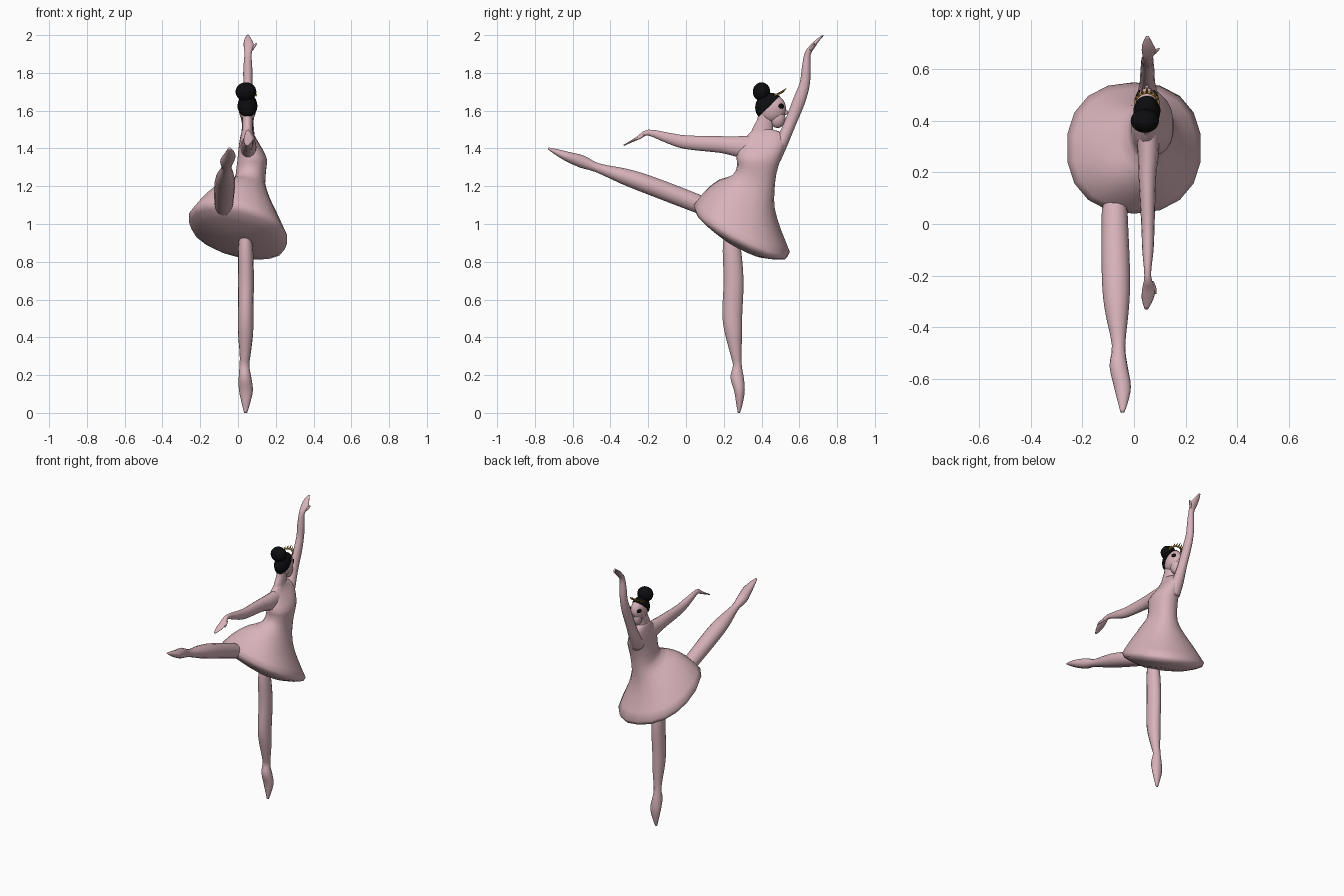
import bpy, bmesh, math
from mathutils import Vector, Matrix


def material(name, rgb):
    m = bpy.data.materials.new(name)
    m.diffuse_color = (*rgb, 1)
    return m


PINK = material("pale pink", (0.68, 0.45, 0.49))
BLACK = material("black", (0.004, 0.004, 0.005))
GOLD = material("gold", (0.55, 0.30, 0.06))


def finish(name, bm, mat):
    bmesh.ops.recalc_face_normals(bm, faces=bm.faces[:])
    me = bpy.data.meshes.new(name)
    bm.to_mesh(me)
    bm.free()
    me.materials.append(mat)
    for p in me.polygons:
        p.use_smooth = True
    ob = bpy.data.objects.new(name, me)
    bpy.context.collection.objects.link(ob)
    return ob


def refine(rows, steps):
    """Catmull-Rom interpolation of section tuples."""
    out = []
    for i in range(len(rows) - 1):
        p0, p1 = rows[max(i - 1, 0)], rows[i]
        p2, p3 = rows[i + 1], rows[min(i + 2, len(rows) - 1)]
        for k in range(steps):
            t = k / steps
            out.append([0.5 * (2 * b + (c - a) * t + (2 * a - 5 * b + 4 * c - d) * t * t
                               + (3 * b - a - 3 * c + d) * t ** 3)
                        for a, b, c, d in zip(p0, p1, p2, p3)])
    out.append(list(rows[-1]))
    return out


def skin(name, rings, mat):
    bm = bmesh.new()
    loops = [[bm.verts.new(v) for v in r] for r in rings]
    n = len(loops[0])
    for a, b in zip(loops, loops[1:]):
        for i in range(n):
            bm.faces.new((a[i], a[(i + 1) % n], b[(i + 1) % n], b[i]))
    bm.faces.new(loops[0])
    bm.faces.new(loops[-1])
    return finish(name, bm, mat)


def limb(name, rows, mat=PINK, n=14):
    """Tube through (x, y, z, half width in x, half depth) sections."""
    rows = refine(rows, 3)
    rings = []
    for i, r in enumerate(rows):
        c = Vector(r[:3])
        t = Vector(rows[min(i + 1, len(rows) - 1)][:3]) - Vector(rows[max(i - 1, 0)][:3])
        v = t.cross(Vector((1, 0, 0))).normalized()
        rings.append([c + Vector((r[3] * math.cos(a), 0, 0)) + v * r[4] * math.sin(a)
                      for a in (2 * math.pi * k / n for k in range(n))])
    return skin(name, rings, mat)


def tilted_ring(x, y, z, rx, ry, sx, sy, n=18, power=0.88):
    pts = []
    for k in range(n):
        a = 2 * math.pi * (k + 0.5) / n
        c, s = math.cos(a), math.sin(a)
        dx = rx * math.copysign(abs(c) ** power, c)
        dy = ry * math.copysign(abs(s) ** power, s)
        pts.append((x + dx, y + dy, z + sx * dx + sy * dy))
    return pts


def blob(name, c, r, mat, turn=0, cut=None):
    bm = bmesh.new()
    bmesh.ops.create_uvsphere(bm, u_segments=24, v_segments=16, radius=1)
    bm.transform(Matrix.Translation(c) @ Matrix.Rotation(turn, 4, 'Z') @ Matrix.Diagonal((*r, 1)))
    if cut:  # keep the part on the normal's side
        bmesh.ops.bisect_plane(bm, geom=bm.verts[:] + bm.edges[:] + bm.faces[:],
                               plane_co=cut[0], plane_no=cut[1], clear_inner=True)
        bmesh.ops.holes_fill(bm, edges=[e for e in bm.edges if e.is_boundary])
    return finish(name, bm, mat)


# Skirt underside (shallow dome) and hem
under = [(0.01, 0.3, 0.875, 0.01, 0.01, -0.22, -0.48),
         (0.01, 0.3, 0.885, 0.12, 0.12, -0.22, -0.48),
         (0.0, 0.295, 0.92, 0.205, 0.20, -0.22, -0.48),
         (0.0, 0.295, 0.945, 0.25, 0.243, -0.22, -0.48)]
# Skirt, waist, bust and shoulders
upper = [(0.0, 0.295, 0.975, 0.262, 0.255, -0.22, -0.48),
         (0.01, 0.295, 1.07, 0.205, 0.205, -0.22, -0.45),
         (0.035, 0.32, 1.155, 0.135, 0.15, -0.24, -0.48),
         (0.06, 0.358, 1.215, 0.085, 0.11, -0.1, -0.4),
         (0.07, 0.375, 1.29, 0.08, 0.104, 0, -0.2),
         (0.075, 0.385, 1.35, 0.078, 0.118, 0, 0),
         (0.06, 0.405, 1.42, 0.055, 0.125, 0, 0.1),
         (0.05, 0.415, 1.47, 0.036, 0.10, 0, 0.1),
         (0.05, 0.41, 1.50, 0.028, 0.05, 0, 0)]
skin("dress_and_torso", [tilted_ring(*r) for r in under + refine(upper, 2)], PINK)

# Standing leg on pointed toe
limb("standing_leg", [
    (0.04, 0.28, 0.0, 0.008, 0.006), (0.042, 0.283, 0.05, 0.022, 0.018),
    (0.042, 0.283, 0.12, 0.037, 0.029), (0.037, 0.27, 0.19, 0.033, 0.036),
    (0.034, 0.272, 0.25, 0.026, 0.024), (0.038, 0.265, 0.31, 0.029, 0.030),
    (0.04, 0.252, 0.42, 0.04, 0.046), (0.04, 0.245, 0.52, 0.041, 0.054),
    (0.042, 0.252, 0.70, 0.042, 0.054), (0.04, 0.243, 0.86, 0.04, 0.05),
    (0.04, 0.24, 0.95, 0.03, 0.04)])

# Raised back leg
limb("raised_leg", [
    (-0.07, 0.15, 1.07, 0.045, 0.045), (-0.075, 0.05, 1.112, 0.05, 0.05),
    (-0.07, -0.2, 1.208, 0.055, 0.05), (-0.067, -0.33, 1.253, 0.047, 0.043),
    (-0.06, -0.47, 1.298, 0.026, 0.025), (-0.06, -0.55, 1.33, 0.035, 0.034),
    (-0.045, -0.63, 1.358, 0.033, 0.026), (-0.043, -0.69, 1.383, 0.02, 0.015),
    (-0.045, -0.73, 1.401, 0.008, 0.005)])

# Forward arm, raised
limb("raised_arm", [
    (0.055, 0.46, 1.36, 0.045, 0.05), (0.053, 0.505, 1.43, 0.04, 0.036),
    (0.052, 0.55, 1.53, 0.03, 0.032), (0.052, 0.598, 1.65, 0.027, 0.034),
    (0.052, 0.628, 1.74, 0.024, 0.028), (0.052, 0.636, 1.82, 0.024, 0.024),
    (0.053, 0.644, 1.90, 0.019, 0.017), (0.057, 0.674, 1.945, 0.027, 0.013),
    (0.053, 0.70, 1.975, 0.02, 0.008), (0.052, 0.728, 2.0, 0.006, 0.003)])
limb("raised_thumb", [(0.07, 0.658, 1.92, 0.01, 0.008), (0.085, 0.672, 1.94, 0.009, 0.007),
                      (0.096, 0.68, 1.957, 0.004, 0.003)], n=8)

# Rear arm, stretched back
limb("rear_arm", [
    (0.055, 0.36, 1.40, 0.045, 0.07), (0.055, 0.26, 1.412, 0.04, 0.054),
    (0.052, 0.18, 1.421, 0.034, 0.045), (0.054, 0.0, 1.433, 0.026, 0.037),
    (0.054, -0.1, 1.457, 0.022, 0.028), (0.053, -0.2, 1.484, 0.013, 0.016),
    (0.057, -0.25, 1.458, 0.025, 0.01), (0.053, -0.29, 1.437, 0.023, 0.006),
    (0.048, -0.33, 1.416, 0.007, 0.003)])
limb("rear_thumb", [(0.068, -0.225, 1.47, 0.01, 0.008), (0.079, -0.25, 1.455, 0.008, 0.007),
                    (0.084, -0.27, 1.445, 0.003, 0.003)], n=8)

# Neck and head
limb("neck", [(0.05, 0.405, 1.46, 0.034, 0.075), (0.05, 0.408, 1.50, 0.029, 0.056),
              (0.05, 0.42, 1.545, 0.028, 0.045), (0.05, 0.43, 1.60, 0.028, 0.045)])
blob("head", (0.05, 0.456, 1.612), (0.046, 0.073, 0.075), PINK)
blob("jaw", (0.05, 0.485, 1.56), (0.034, 0.041, 0.052), PINK)
blob("nose", (0.05, 0.526, 1.592), (0.008, 0.013, 0.014), PINK)
for side in (-1, 1):
    name = "left_eye" if side < 0 else "right_eye"
    blob(name, (0.05 + side * 0.035, 0.505, 1.624), (0.0048, 0.017, 0.013), BLACK, side * 0.5)

# Hair cap and bun
blob("hair", (0.05, 0.446, 1.617), (0.053, 0.08, 0.078), BLACK,
     cut=((0.05, 0.375, 1.56), (0, -0.69, 0.72)))
blob("hair_bun", (0.042, 0.40, 1.70), (0.055, 0.046, 0.05), BLACK)

# Tiara: band over the forehead with small points
band, points = [], bmesh.new()
for k in range(-4, 5):
    a = k / 4 * math.pi / 2
    p = Vector((0.05 + 0.046 * math.sin(a), 0.468 + 0.042 * math.cos(a), 1.68 + 0.018 * math.cos(a)))
    band.append((*p, 0.005, 0.005))
    if abs(k) < 4:
        h = 0.028 - 0.004 * abs(k)
        m = Matrix.Translation(p + Vector((0, h * 0.4, h * 0.4))) @ Matrix.Rotation(-0.8, 4, 'X')
        bmesh.ops.create_cone(points, segments=6, radius1=0.006, radius2=0.001, depth=h,
                              cap_ends=True, matrix=m)
finish("tiara_points", points, GOLD)
curve = bpy.data.curves.new("tiara_band", 'CURVE')
curve.dimensions = '3D'
curve.bevel_depth = 0.005
sp = curve.splines.new('POLY')
sp.points.add(len(band) - 1)
for q, b in zip(sp.points, band):
    q.co = (*b[:3], 1)
curve.materials.append(GOLD)
bpy.context.collection.objects.link(bpy.data.objects.new("tiara_band", curve))
